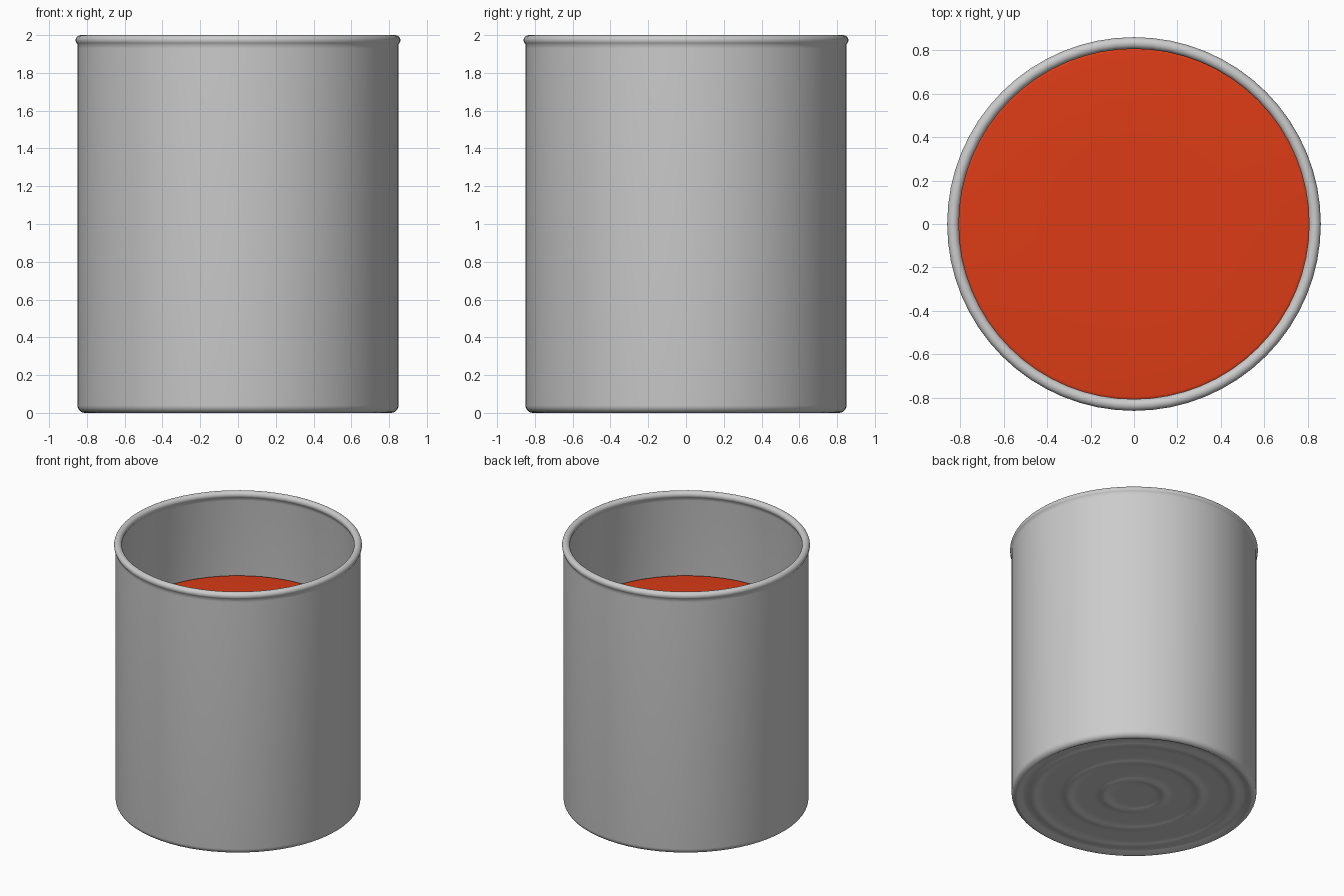
import bpy, math

if "Cube" in bpy.data.objects:
    bpy.data.objects.remove(bpy.data.objects["Cube"])

SEG = 64

def arc(cx, cz, r, a0, a1, n):
    """Points on an arc in the r-z plane, angles in degrees."""
    return [(cx + r * math.cos(math.radians(a0 + (a1 - a0) * i / n)),
             cz + r * math.sin(math.radians(a0 + (a1 - a0) * i / n))) for i in range(n + 1)]

def lathe(name, profile):
    """Spin an r-z profile about z; both ends sit on the axis."""
    verts, faces = [], []
    inner = profile[1:-1]
    for r, z in inner:
        for s in range(SEG):
            a = 2 * math.pi * s / SEG
            verts.append((r * math.cos(a), r * math.sin(a), z))
    start, end = len(verts), len(verts) + 1
    verts += [(0, 0, profile[0][1]), (0, 0, profile[-1][1])]
    last = (len(inner) - 1) * SEG
    for s in range(SEG):
        t = (s + 1) % SEG
        faces.append((start, t, s))
        faces.append((end, last + s, last + t))
        for k in range(len(inner) - 1):
            b = k * SEG
            faces.append((b + s, b + t, b + SEG + t, b + SEG + s))
    mesh = bpy.data.meshes.new(name)
    mesh.from_pydata(verts, [], faces)
    ob = bpy.data.objects.new(name, mesh)
    bpy.context.collection.objects.link(ob)
    bpy.ops.object.select_all(action='DESELECT')
    ob.select_set(True)
    bpy.context.view_layer.objects.active = ob
    bpy.ops.object.shade_smooth_by_angle(angle=math.radians(50))
    return ob

# underside with three shallow concentric ridges
def ripple(r):
    return 0.018 - sum(0.012 * math.exp(-((r - c) / 0.03) ** 2) for c in (0.21, 0.46, 0.70))

base = [(r * 0.02, ripple(r * 0.02)) for r in range(0, 40)]
corner = arc(0.81, 0.04, 0.04, -90, 0, 6)
# rolled lip, from the outer wall over the top to the inner wall
lip = arc(0.833, 1.973, 0.027, -50, 230, 16)
inside = [(0.82, 1.93), (0.82, 0.04), (0, 0.04)]
lathe("can_body", base + corner + [(0.85, 1.93)] + lip + inside)

# red contents filling the can
fill_top = 1.365
contents = lathe("contents", [(0, 0.06), (0.815, 0.06), (0.815, fill_top - 0.02)]
                 + arc(0.795, fill_top - 0.02, 0.02, 15, 90, 5) + [(0.4, fill_top), (0, fill_top)])
red = bpy.data.materials.new("red")
red.diffuse_color = (0.72, 0.045, 0.008, 1)
red.use_nodes = True
red.node_tree.nodes["Principled BSDF"].inputs["Base Color"].default_value = red.diffuse_color
contents.data.materials.append(red)
